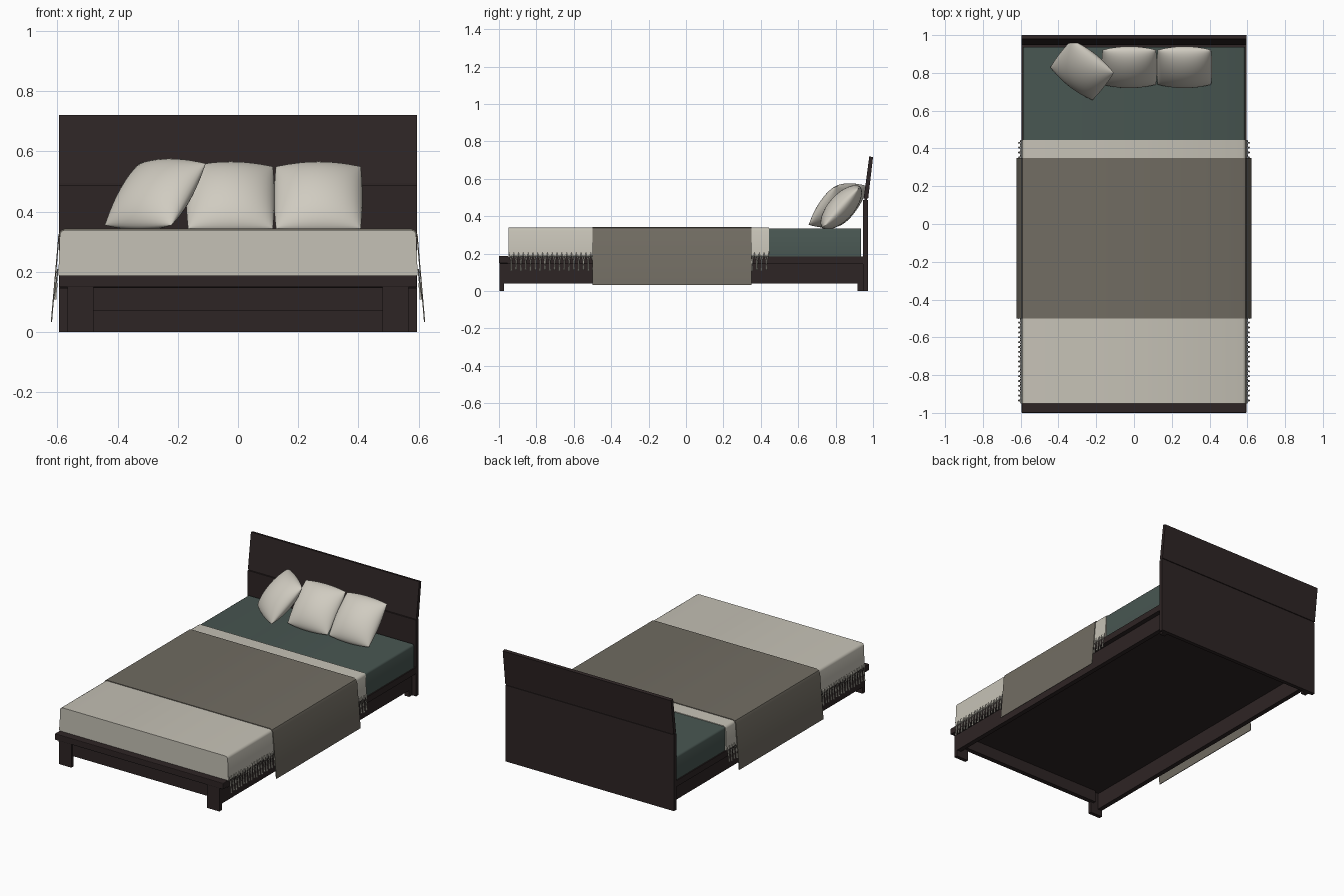
import bpy, bmesh, math
from mathutils import Vector, Matrix

if "Cube" in bpy.data.objects:
    bpy.data.objects.remove(bpy.data.objects["Cube"])


def material(name, rgb):
    m = bpy.data.materials.new(name)
    m.diffuse_color = (*rgb, 1)
    m.use_nodes = True
    m.node_tree.nodes["Principled BSDF"].inputs["Base Color"].default_value = m.diffuse_color
    return m


WOOD = material("dark wood", (0.027, 0.018, 0.018))
CREAM = material("cream cloth", (0.56, 0.535, 0.465))
TAUPE = material("taupe blanket", (0.165, 0.150, 0.122))
GREEN = material("green sheet", (0.064, 0.092, 0.082))
PILLOW = material("pillow cloth", (0.63, 0.60, 0.53))


def finish(name, bm, mat, smooth=None):
    bmesh.ops.recalc_face_normals(bm, faces=bm.faces)
    me = bpy.data.meshes.new(name)
    bm.to_mesh(me)
    bm.free()
    me.materials.append(mat)
    ob = bpy.data.objects.new(name, me)
    bpy.context.collection.objects.link(ob)
    if smooth:
        bpy.context.view_layer.objects.active = ob
        ob.select_set(True)
        bpy.ops.object.shade_smooth_by_angle(angle=math.radians(smooth))
        ob.select_set(False)
    return ob


def box(name, x0, x1, y0, y1, z0, z1, mat, bevel=0.0):
    bm = bmesh.new()
    bmesh.ops.create_cube(bm, size=1)
    for v in bm.verts:
        v.co = Vector(((x0 + x1) / 2 + v.co.x * (x1 - x0),
                       (y0 + y1) / 2 + v.co.y * (y1 - y0),
                       (z0 + z1) / 2 + v.co.z * (z1 - z0)))
    if bevel:
        bmesh.ops.bevel(bm, geom=bm.edges[:], offset=bevel, segments=2, affect='EDGES', profile=0.5)
    return finish(name, bm, mat)


def prism(name, pts, axis, a, b, mat, smooth=None):
    """Extrude a closed profile; axis 'x' takes (y, z) points, 'y' takes (x, z)."""
    bm = bmesh.new()
    place = (lambda p, t: (t, p[0], p[1])) if axis == 'x' else (lambda p, t: (p[0], t, p[1]))
    f = bm.faces.new([bm.verts.new(place(p, a)) for p in pts])
    new = bmesh.ops.extrude_face_region(bm, geom=[f])["geom"]
    shift = Vector(place((0, 0), b - a))
    for v in new:
        if isinstance(v, bmesh.types.BMVert):
            v.co += shift
    return finish(name, bm, mat, smooth)


def both(half):
    """Mirror a right-hand (x, z) outline to a full one."""
    return half + [(-x, z) for x, z in reversed(half)]


W = 0.595

# Headboard: upright lower panel, dark joint, tilted upper panel
box("headboard_lower", -W, W, 0.947, 0.972, 0, 0.487, WOOD)
box("headboard_joint", -W, W, 0.955, 0.968, 0.48, 0.502, WOOD)
prism("headboard_upper", [(0.95, 0.495), (0.974, 0.495), (1.0, 0.716), (0.98, 0.72)], 'x', -W, W, WOOD)

# Bed frame: platform, foot lip, aprons, legs
box("platform", -W, W, -0.955, 0.947, 0.145, 0.185, WOOD)
box("foot_lip", -W, W, -1.0, -0.95, 0.148, 0.188, WOOD, 0.004)
box("foot_apron", -0.50, 0.50, -0.985, -0.955, 0.07, 0.15, WOOD)
for s, side in ((-1, "left"), (1, "right")):
    def sbox(name, xa, xb, *rest):
        box(f"{side}_{name}", min(s * xa, s * xb), max(s * xa, s * xb), *rest)
    sbox("side_rail", 0.535, 0.565, -0.975, 0.947, 0.04, 0.146, WOOD)
    sbox("front_leg", 0.48, 0.567, -0.997, -0.973, 0, 0.15, WOOD)
    sbox("back_leg", 0.535, 0.567, 0.918, 0.948, 0, 0.146, WOOD)

# Mattress with green sheet
prism("mattress", both([(0.588, 0.184), (0.588, 0.324), (0.584, 0.331), (0.576, 0.335)]),
      'y', -0.94, 0.936, GREEN, 40)

# Cream cover over the mattress and its foot end
prism("cream_cover", both([(0.597, 0.187), (0.592, 0.324), (0.587, 0.334), (0.576, 0.339)]),
      'y', -0.95, 0.445, CREAM, 40)

# Taupe throw: thin sheet flaring out over both sides
outer = both([(0.622, 0.033), (0.597, 0.322), (0.590, 0.337), (0.576, 0.343)])
inner = both([(0.618, 0.033), (0.593, 0.322), (0.587, 0.334), (0.575, 0.339)])
bm = bmesh.new()
rings = [[[bm.verts.new((x, y, z)) for x, z in prof] for prof in (outer, inner)] for y in (-0.5, 0.35)]
(o0, i0), (o1, i1) = rings
for k in range(len(outer) - 1):
    for p, q in ((o0, o1), (i0, i1), (o0, i0), (o1, i1)):
        bm.faces.new((p[k], p[k + 1], q[k + 1], q[k]))
for k in (0, -1):
    bm.faces.new((o0[k], o1[k], i1[k], i0[k]))
finish("taupe_throw", bm, TAUPE, 40)


# Knotted fringe along the cover's sides
def strand(bm, p, q, r0, r1):
    p, q = Vector(p), Vector(q)
    d = q - p
    m = Matrix.Translation((p + q) / 2) @ d.to_track_quat('Z', 'Y').to_matrix().to_4x4()
    bmesh.ops.create_cone(bm, cap_ends=True, segments=5, radius1=r0, radius2=r1, depth=d.length, matrix=m)


N = 54
step = 1.39 / N
for s, side in ((-1, "left"), (1, "right")):
    bm = bmesh.new()
    for i in range(N):
        y = -0.947 + step * (i + 0.5)
        for e in (-1, 1):
            strand(bm, (s * 0.599, y + e * step / 2, 0.208), (s * 0.604, y, 0.155), 0.0025, 0.0025)
        strand(bm, (s * 0.604, y, 0.163), (s * 0.604, y, 0.148), 0.005, 0.005)
        low = 0.108 + 0.006 * (i % 2)
        strand(bm, (s * 0.604, y, 0.15), (s * 0.608, y, low), 0.003, 0.006)
    finish(f"{side}_fringe", bm, CREAM, 50)


# Pillows: puffed squares with a seam, leaning on the headboard
def pillow(name, loc, yaw, n=20):
    bm = bmesh.new()
    m = (Matrix.Translation(loc) @ Matrix.Rotation(math.radians(yaw), 4, 'Z')
         @ Matrix.Rotation(math.radians(48), 4, 'X'))
    for sgn in (-1, 1):
        rows = []
        for j in range(n + 1):
            v = math.sin((j / n - 0.5) * math.pi)
            row = []
            for i in range(n + 1):
                u = math.sin((i / n - 0.5) * math.pi)
                puff = 0.068 * max(0, (1 - u * u) * (1 - v * v)) ** 0.55
                co = Vector((0.147 * u * (1 - 0.04 * v * v), 0.150 * v * (1 - 0.08 * u * u), sgn * puff))
                row.append(bm.verts.new(m @ co))
            rows.append(row)
        for j in range(n):
            for i in range(n):
                bm.faces.new((rows[j][i], rows[j][i + 1], rows[j + 1][i + 1], rows[j + 1][i]))
    bmesh.ops.remove_doubles(bm, verts=bm.verts, dist=0.0002)
    finish(name, bm, PILLOW, 60)


pillow("right_pillow", (0.267, 0.83, 0.447), 0)
pillow("middle_pillow", (-0.025, 0.83, 0.447), 0)
pillow("left_pillow", (-0.275, 0.815, 0.457), -38)
